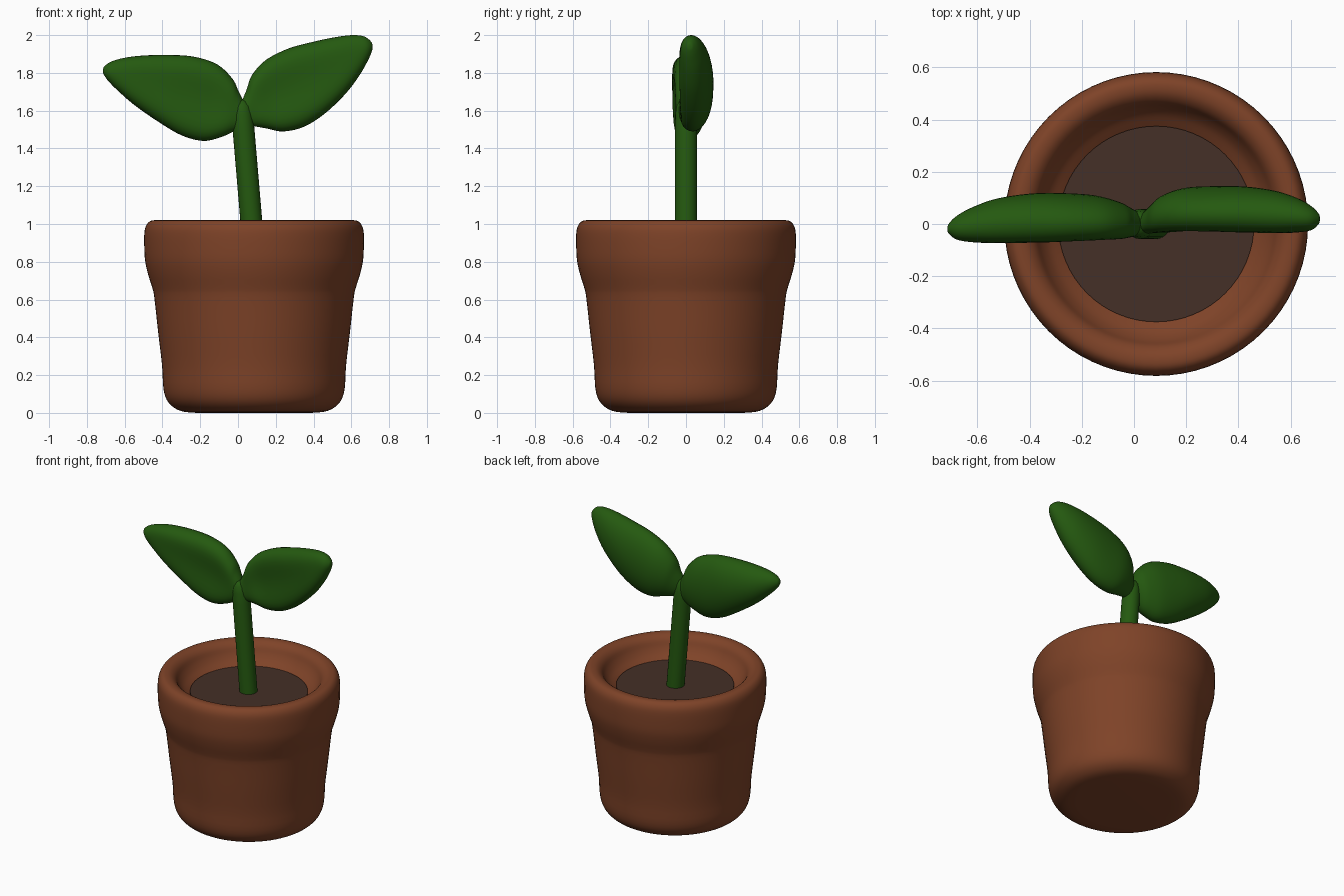
import bpy, bmesh, math
from mathutils import Vector


def material(name, rgb):
    m = bpy.data.materials.new(name)
    m.diffuse_color = (*rgb, 1)
    return m


CLAY = material("terracotta", (0.21, 0.056, 0.021))
GREEN = material("leaf green", (0.018, 0.10, 0.005))
SOIL = material("dark soil", (0.058, 0.029, 0.020))


def spline(rows, steps):
    """Catmull-Rom interpolation through rows of numbers."""
    pts = [Vector(r) for r in rows]
    out = []
    for i in range(len(pts) - 1):
        a, b, c, d = (pts[max(i - 1, 0)], pts[i], pts[i + 1],
                      pts[min(i + 2, len(pts) - 1)])
        for s in range(steps):
            t = s / steps
            out.append(0.5 * (2 * b + (c - a) * t + (2 * a - 5 * b + 4 * c - d) * t * t
                              + (3 * b - a - 3 * c + d) * t ** 3))
    return out + [pts[-1]]


def loft(name, rings, mat):
    """Skin a list of equal-length rings and close both ends."""
    bm = bmesh.new()
    loops = [[bm.verts.new(p) for p in r] for r in rings]
    n = len(loops[0])
    for a, b in zip(loops, loops[1:]):
        for i in range(n):
            j = (i + 1) % n
            bm.faces.new((a[i], a[j], b[j], b[i]))
    bm.faces.new(loops[0])
    bm.faces.new(loops[-1])
    bmesh.ops.recalc_face_normals(bm, faces=bm.faces)
    me = bpy.data.meshes.new(name)
    bm.to_mesh(me)
    bm.free()
    me.materials.append(mat)
    ob = bpy.data.objects.new(name, me)
    bpy.context.collection.objects.link(ob)
    bpy.ops.object.select_all(action='DESELECT')
    ob.select_set(True)
    bpy.context.view_layer.objects.active = ob
    bpy.ops.object.shade_smooth_by_angle(angle=math.radians(50))
    return ob


def circle(r, cx, z, n):
    return [(cx + r * math.cos(2 * math.pi * i / n),
             r * math.sin(2 * math.pi * i / n), z) for i in range(n)]


# Pot: turned profile (radius, height) with rolled rim and sloping inside
CX = 0.085
profile = [(0.30, 0.0), (0.37, 0.006), (0.42, 0.025), (0.46, 0.065), (0.48, 0.13),
           (0.487, 0.25), (0.508, 0.43), (0.528, 0.61), (0.538, 0.66), (0.56, 0.73),
           (0.576, 0.80), (0.581, 0.87), (0.581, 0.95), (0.572, 0.99), (0.552, 1.014),
           (0.525, 1.02), (0.495, 1.013), (0.468, 0.99), (0.447, 0.95),
           (0.42, 0.915), (0.385, 0.888), (0.36, 0.87)]
loft("pot", [circle(r, CX, z, 72) for r, z in spline(profile, 3)], CLAY)

# Soil disc set into the pot
loft("soil", [circle(0.375, CX, z, 64) for z in (0.86, 0.89)], SOIL)

# Stem: leaning tube with a rounded top
stem = [(0.058, 0.86), (0.058, 1.2), (0.058, 1.5), (0.057, 1.58),
        (0.05, 1.625), (0.035, 1.65), (0.012, 1.66)]
loft("stem", [circle(r, 0.082 - 0.085 * (z - 0.88), z, 24) for r, z in stem], GREEN)


# Leaves: cross-sections between upper and lower edge points,
# rows are upper x, upper z, lower x, lower z, middle y, half thickness, front dent
def leaf(name, rows):
    rings = []
    for ux, uz, lx, lz, y, t, dent in spline(rows, 5):
        ring = []
        for i in range(36):
            a = 2 * math.pi * i / 36
            c, s = math.cos(a), math.sin(a)
            k = 0.5 + 0.5 * c
            yy = y + t * s
            if s < 0:
                yy += dent * s ** 4
            ring.append((lx + (ux - lx) * k, yy, lz + (uz - lz) * k))
        rings.append(ring)
    loft(name, rings, GREEN)


leaf("right_leaf", [
    (0.020, 1.65, 0.050, 1.52, 0.00, 0.040, 0.00),
    (0.045, 1.71, 0.100, 1.515, 0.015, 0.060, 0.01),
    (0.075, 1.79, 0.155, 1.505, 0.025, 0.085, 0.03),
    (0.150, 1.87, 0.240, 1.49, 0.035, 0.103, 0.05),
    (0.270, 1.93, 0.350, 1.515, 0.037, 0.108, 0.05),
    (0.400, 1.965, 0.460, 1.585, 0.037, 0.106, 0.04),
    (0.520, 1.99, 0.570, 1.69, 0.033, 0.093, 0.025),
    (0.610, 2.00, 0.645, 1.79, 0.028, 0.070, 0.01),
    (0.670, 1.992, 0.690, 1.87, 0.022, 0.045, 0.00),
    (0.705, 1.965, 0.709, 1.915, 0.020, 0.020, 0.00),
    (0.712, 1.945, 0.712, 1.935, 0.020, 0.004, 0.00)])

leaf("left_leaf", [
    (0.030, 1.65, 0.030, 1.50, 0.00, 0.040, 0.00),
    (0.000, 1.71, -0.020, 1.49, 0.00, 0.060, 0.01),
    (-0.030, 1.77, -0.090, 1.46, 0.00, 0.085, 0.03),
    (-0.110, 1.845, -0.185, 1.44, 0.003, 0.106, 0.05),
    (-0.230, 1.885, -0.300, 1.47, 0.004, 0.114, 0.05),
    (-0.360, 1.895, -0.420, 1.54, 0.004, 0.113, 0.04),
    (-0.500, 1.892, -0.545, 1.627, 0.000, 0.098, 0.025),
    (-0.600, 1.88, -0.630, 1.70, -0.007, 0.073, 0.01),
    (-0.670, 1.86, -0.685, 1.755, -0.014, 0.046, 0.00),
    (-0.707, 1.835, -0.710, 1.79, -0.018, 0.020, 0.00),
    (-0.715, 1.815, -0.715, 1.805, -0.020, 0.004, 0.00)])
